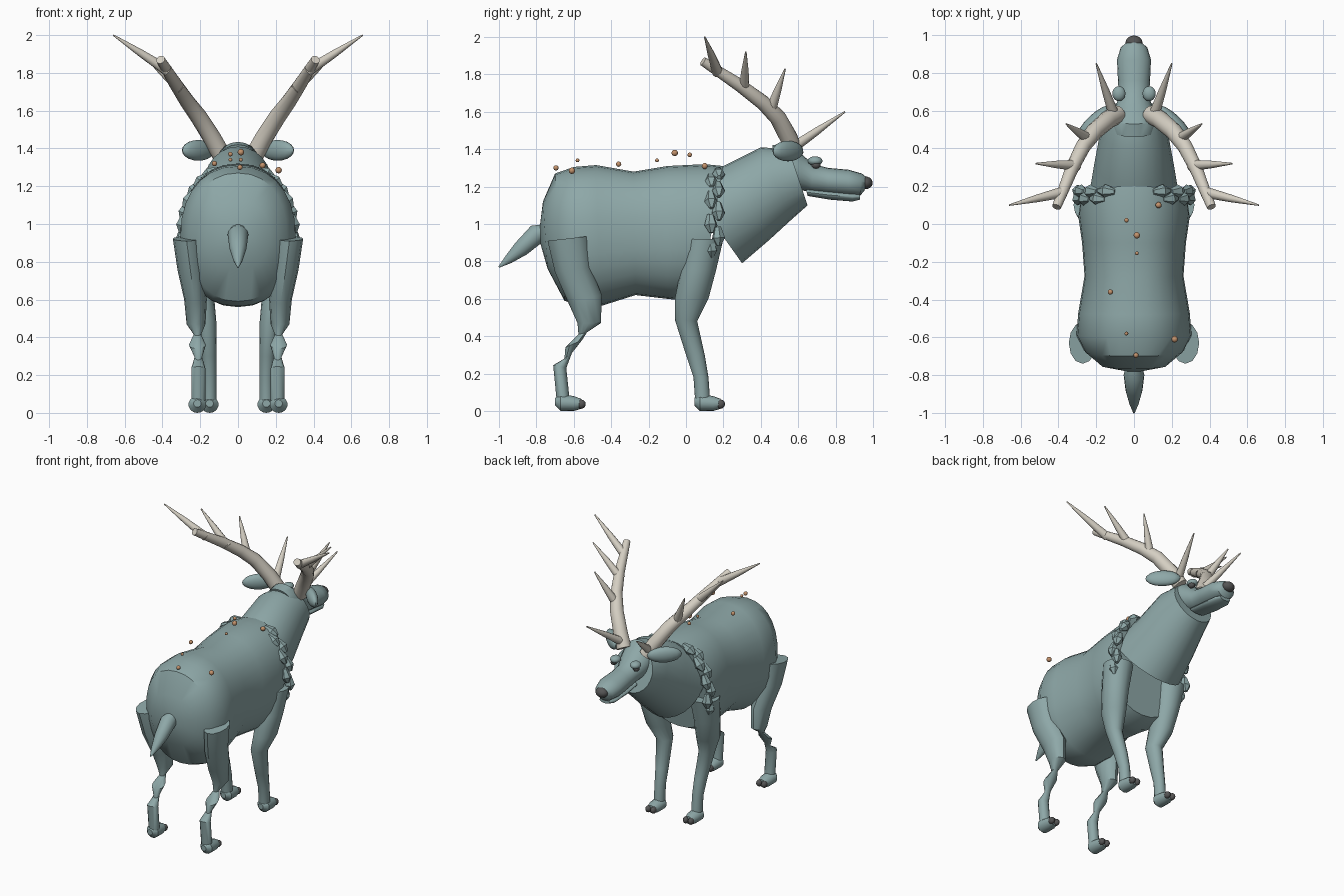
import bpy
import bmesh
import math
from mathutils import Vector, Matrix

default_cube = bpy.data.objects.get("Cube")
if default_cube:
    bpy.data.objects.remove(default_cube, do_unlink=True)


def make_material(name, colour):
    material = bpy.data.materials.new(name)
    material.use_nodes = True
    rgba = (*colour, 1)
    material.diffuse_color = rgba
    material.node_tree.nodes["Principled BSDF"].inputs["Base Color"].default_value = rgba
    return material


hide = make_material("grey teal hide", (.27, .39, .39))
bone = make_material("pale antler bone", (.66, .62, .54))
dark = make_material("dark grey nose", (.09, .09, .09))
amber = make_material("amber bead", (.55, .29, .15))


def finish(bm, name, material, angle=40):
    """Turn a bmesh into a smooth shaded object."""
    bmesh.ops.recalc_face_normals(bm, faces=bm.faces)
    mesh = bpy.data.meshes.new(name)
    bm.to_mesh(mesh)
    bm.free()
    mesh.materials.append(material)
    obj = bpy.data.objects.new(name, mesh)
    bpy.context.collection.objects.link(obj)
    bpy.ops.object.select_all(action="DESELECT")
    obj.select_set(True)
    bpy.context.view_layer.objects.active = obj
    bpy.ops.object.shade_smooth_by_angle(angle=math.radians(angle))
    return obj


def skin(rings, name, material):
    """Bridge rings of points and close both ends."""
    bm = bmesh.new()
    loops = [[bm.verts.new(point) for point in ring] for ring in rings]
    for lower, upper in zip(loops, loops[1:]):
        count = len(lower)
        for i in range(count):
            j = (i + 1) % count
            bm.faces.new((lower[i], lower[j], upper[j], upper[i]))
    bm.faces.new(loops[0])
    bm.faces.new(loops[-1])
    return finish(bm, name, material)


def loft(name, sections, material=hide, side=1, sides=20, power=1):
    """Each section: two opposite (y, z) points, half width, optional x centre."""
    rings = []
    for section in sections:
        start, end = Vector((0, *section[0])), Vector((0, *section[1]))
        width = section[2]
        centre_x = section[3] if len(section) > 3 else 0
        middle, half = (start + end) / 2, (start - end) / 2
        ring = []
        for i in range(sides):
            angle = math.tau * i / sides
            s, c = math.sin(angle), math.cos(angle)
            across = math.copysign(abs(s) ** power, s) * width
            along = math.copysign(abs(c) ** power, c)
            ring.append(middle + half * along + Vector(((centre_x + across) * side, 0, 0)))
        rings.append(ring)
    return skin(rings, name, material)


def tube(name, points, radii, material, sides=10):
    """Round tapering tube along a path."""
    points = [Vector(p) for p in points]
    rings = []
    for i, point in enumerate(points):
        direction = points[min(i + 1, len(points) - 1)] - points[max(i - 1, 0)]
        turn = direction.to_track_quat("Z", "Y")
        rings.append([point + turn @ Vector((math.cos(math.tau * k / sides) * radii[i],
                                             math.sin(math.tau * k / sides) * radii[i], 0))
                      for k in range(sides)])
    return skin(rings, name, material)


def ball(name, centre, radii, material, turn=0):
    """Ellipsoid, turned about the vertical axis."""
    bm = bmesh.new()
    matrix = (Matrix.Translation(centre) @ Matrix.Rotation(turn, 4, "Z")
              @ Matrix.Diagonal((*radii, 1)))
    bmesh.ops.create_uvsphere(bm, u_segments=16, v_segments=10, radius=1, matrix=matrix)
    return finish(bm, name, material, 60)


# Barrel of the body, rump to chest
loft("body", [
    ((-.78, 1.0), (-.78, .9), .04),
    ((-.765, 1.12), (-.74, .76), .17),
    ((-.7, 1.27), (-.65, .59), .26),
    ((-.6, 1.305), (-.58, .565), .305),
    ((-.48, 1.315), (-.46, .56), .295),
    ((-.28, 1.28), (-.27, .62), .262),
    ((-.1, 1.31), (-.1, .6), .275),
    ((.1, 1.32), (-.02, .59), .295),
    ((.2, 1.31), (.08, .64), .28),
], sides=28, power=.9)

# Neck, widest at the chest
loft("neck", [
    ((-.02, 1.24), (.3, .79), .24),
    ((.2, 1.31), (.44, .91), .21),
    ((.4, 1.41), (.56, 1.02), .18),
    ((.55, 1.4), (.65, 1.1), .15),
], sides=24)

# Head, jaw and nose
loft("head", [
    ((.46, 1.42), (.52, 1.22), .11),
    ((.53, 1.435), (.57, 1.19), .12),
    ((.61, 1.38), (.62, 1.18), .1),
    ((.68, 1.32), (.67, 1.17), .08),
    ((.76, 1.3), (.76, 1.16), .085),
    ((.87, 1.29), (.87, 1.15), .09),
    ((.94, 1.27), (.93, 1.15), .07),
    ((.965, 1.25), (.955, 1.18), .04),
])
loft("jaw", [
    ((.64, 1.19), (.65, 1.15), .06),
    ((.76, 1.18), (.77, 1.13), .065),
    ((.89, 1.17), (.89, 1.12), .06),
    ((.93, 1.16), (.93, 1.13), .04),
])
ball("nose", (0, .96, 1.22), (.045, .038, .034), dark)

# Tail
tube("tail", [(0, -.72, .97), (0, -.8, .945), (0, -.88, .87), (0, -.95, .81), (0, -1, .77)],
     [.035, .055, .045, .025, .004], hide, 14)

for side, label in ((1, "left"), (-1, "right")):
    # Legs and feet
    loft(label + "_fore_leg", [
        ((0, .92), (.2, .92), .1, .22),
        ((-.03, .75), (.16, .75), .085, .215),
        ((-.06, .6), (.12, .6), .075, .2),
        ((-.06, .49), (.06, .48), .055, .17),
        ((0, .3), (.1, .3), .042, .155),
        ((.04, .18), (.12, .18), .037, .15),
        ((.05, .04), (.13, .04), .037, .15),
    ], side=side, sides=16)
    loft(label + "_hind_leg", [
        ((-.74, .91), (-.52, .935), .073, .272),
        ((-.7, .74), (-.51, .77), .07, .25),
        ((-.63, .58), (-.45, .62), .06, .225),
        ((-.58, .47), (-.455, .47), .05, .222),
        ((-.575, .41), (-.53, .42), .02, .215),
        ((-.645, .34), (-.555, .38), .045, .215),
        ((-.65, .28), (-.61, .31), .02, .21),
        ((-.71, .245), (-.64, .23), .037, .21),
        ((-.69, .04), (-.62, .04), .037, .21),
    ], side=side, sides=12)
    for part, heel, x in (("fore", .045, .15), ("hind", -.7, .215)):
        loft(label + "_" + part + "_foot", [
            ((heel, .07), (heel, .03), .02, x),
            ((heel + .03, .09), (heel + .03, 0), .047, x),
            ((heel + .1, .08), (heel + .1, 0), .045, x),
            ((heel + .14, .065), (heel + .14, .012), .035, x),
        ], side=side, sides=14)
        for offset in (-.02, .02):
            ball(label + "_" + part + "_toe", ((x + offset) * side, heel + .14, .037),
                 (.02, .024, .024), dark)

    # Ear, brow and eye
    ball(label + "_ear", (.21 * side, .545, 1.39), (.115, .035, .055), hide, -.75 * side)
    ball(label + "_brow", (.08 * side, .69, 1.337), (.035, .04, .025), hide)
    ball(label + "_eye", (.09 * side, .695, 1.315), (.021, .024, .02), dark)

    # Antler beam with four tines
    beam = [(.09, .58, 1.37), (.14, .55, 1.46), (.21, .49, 1.57),
            (.27, .41, 1.65), (.33, .29, 1.74), (.41, .09, 1.87)]
    tube(label + "_antler_beam", [(x * side, y, z) for x, y, z in beam],
         [.05, .048, .045, .04, .035, .024], bone, 14)
    tines = [((.1, .56, 1.4), (.2, .85, 1.6)), ((.24, .45, 1.6), (.36, .53, 1.83)),
             ((.3, .31, 1.71), (.52, .32, 1.92)), ((.37, .17, 1.81), (.66, .1, 2))]
    for root, tip in tines:
        root, tip = Vector(root), Vector(tip)
        root.x *= side
        tip.x *= side
        tube(label + "_antler_tine", [root, root.lerp(tip, .5), tip],
             [.03, .02, .004], bone)

    # Ruff of hanging tufts over the shoulder
    for i in range(8):
        angle = math.radians(20 + i * 11)
        s, c = math.sin(angle), math.cos(angle)
        root = Vector((.29 * s * side, .15 + .02 * (-1) ** i, .96 + .35 * c))
        down = Vector((.29 * c * side, .02, -.35 * s)).normalized() * .1
        tube(label + "_ruff_tuft", [root, root + down * .6, root + down],
             [.018, .036, .012], hide, 6)

# Beads floating over the back
beads = [(.13, .1, 1.31, .016), (-.04, .02, 1.37, .012), (.015, -.06, 1.38, .017),
         (.015, -.155, 1.34, .01), (-.125, -.36, 1.32, .014), (-.04, -.58, 1.34, .01),
         (.215, -.61, 1.285, .017), (.01, -.695, 1.3, .014)]
for x, y, z, radius in beads:
    ball("back_bead", (x, y, z), (radius, radius, radius), amber)
